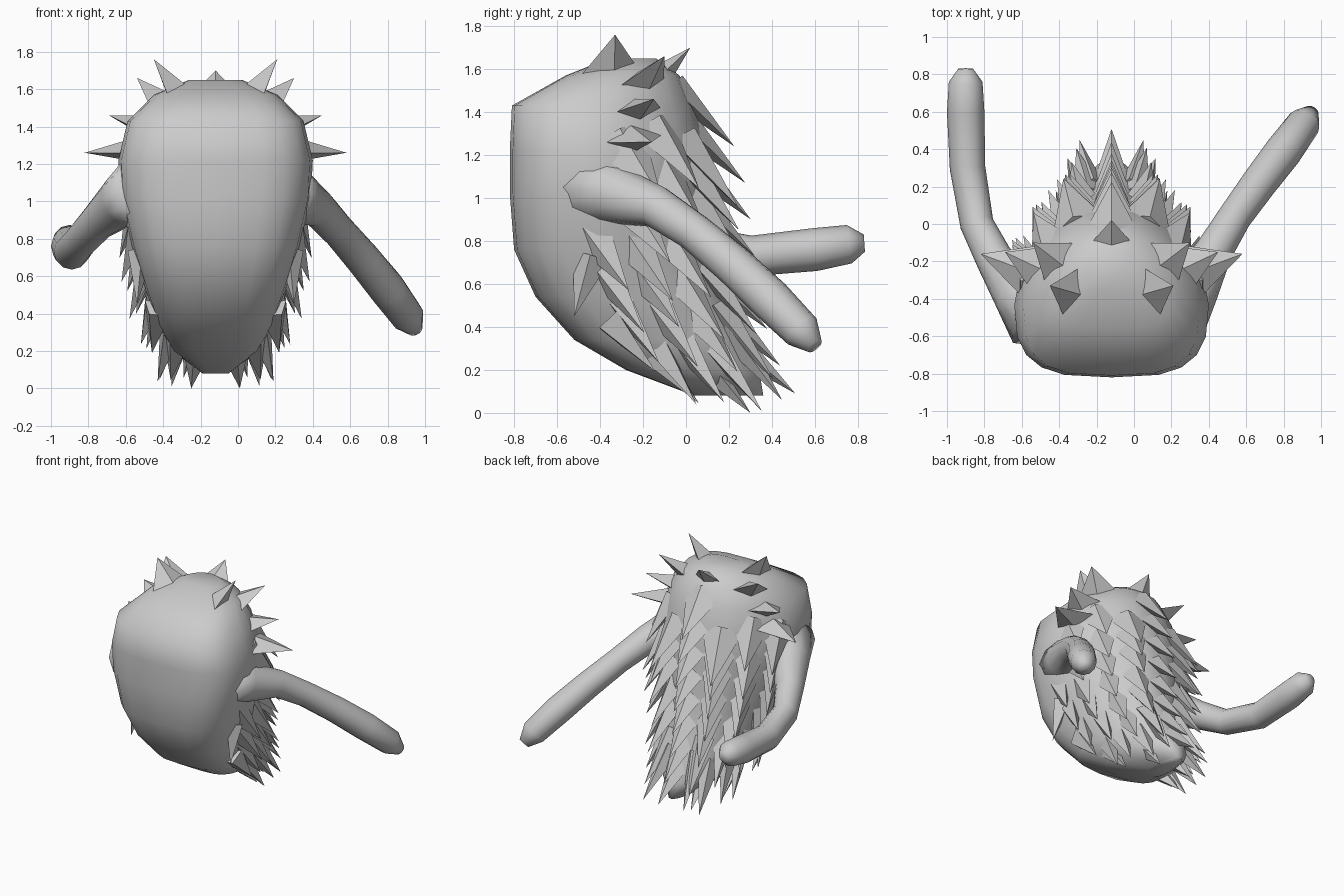
import bpy, bmesh, random
from math import sin, cos, pi
from mathutils import Vector

if "Cube" in bpy.data.objects:
    bpy.data.objects.remove(bpy.data.objects["Cube"])

random.seed(4)
CX = -0.12  # symmetry plane of the body


def finish(bm, name, smooth):
    bmesh.ops.recalc_face_normals(bm, faces=bm.faces)
    for f in bm.faces:
        f.smooth = smooth
    me = bpy.data.meshes.new(name)
    bm.to_mesh(me)
    bm.free()
    ob = bpy.data.objects.new(name, me)
    bpy.context.collection.objects.link(ob)
    return ob


def loft(rings, name):
    bm = bmesh.new()
    vs = [[bm.verts.new(p) for p in r] for r in rings]
    n = len(vs[0])
    for a, b in zip(vs, vs[1:]):
        for i in range(n):
            j = (i + 1) % n
            bm.faces.new((a[i], a[j], b[j], b[i]))
    bm.faces.new(vs[0])
    bm.faces.new(vs[-1])
    return finish(bm, name, True)


# Body: broad rounded front, tapering to a narrow back
levels = [  # z, front y, back y, half width
    (.08, .04, .36, .07), (.20, -.28, .34, .23), (.34, -.52, .28, .31),
    (.54, -.70, .20, .38), (.76, -.80, .15, .45), (1.02, -.82, .12, .51),
    (1.22, -.82, .10, .52), (1.43, -.81, .04, .47), (1.57, -.56, -.03, .33),
    (1.65, -.36, -.14, .14)]


def section(t):
    """Half outline for t = 0 (front) to 1 (back): x factor, depth factor."""
    a = pi * t
    x = sin(a) ** (.62 if t < .5 else 1.0)
    y = .42 - .42 * cos(a) ** .7 if t < .5 else .42 + .58 * abs(cos(a)) ** 1.15
    return x, y


def surface(z, t):
    """Point on the body, relative to its symmetry plane."""
    for a, b in zip(levels, levels[1:]):
        if z <= b[0]:
            break
    k = (z - a[0]) / (b[0] - a[0])
    f, r, w = [a[i] + (b[i] - a[i]) * k for i in (1, 2, 3)]
    x, y = section(t)
    return Vector((x * w, f + (r - f) * y, z))


N = 10
rings = []
for lv in levels:
    side = [surface(lv[0], i / N) for i in range(N + 1)]
    ring = side + [Vector((-p.x, p.y, p.z)) for p in side[-2:0:-1]]
    rings.append([p + Vector((CX, 0, 0)) for p in ring])
loft(rings, "furry_body")


# Arms: round tubes along a bent path, wide at the shoulder
def arm(name, path, sides=12):
    radii = (.20, .14, .10, .09, .095, .10, .09, .04)
    pts = [Vector(p) for p in path]
    rings = []
    for i, p in enumerate(pts):
        d = (pts[min(i + 1, len(pts) - 1)] - pts[max(i - 1, 0)]).normalized()
        u = d.cross(Vector((0, 0, 1))).normalized()
        v = u.cross(d)
        rings.append([p + radii[i] * (u * cos(2 * pi * k / sides) + v * sin(2 * pi * k / sides))
                      for k in range(sides)])
    loft(rings, name)


arm("left_arm", [(-.50, -.50, 1.06), (-.62, -.37, 1.0), (-.75, -.18, .89), (-.84, 0, .79),
                 (-.89, .3, .73), (-.9, .6, .76), (-.9, .76, .785), (-.9, .83, .79)])
arm("right_arm", [(.20, -.50, 1.06), (.32, -.34, 1.02), (.43, -.14, .96), (.54, .04, .84),
                  (.67, .22, .69), (.80, .39, .53), (.91, .54, .38), (.95, .6, .31)])

# Fur tufts: flattened pyramids lying along the body surface
fur = bmesh.new()


def tuft(root, tip, w, thick=.07):
    root, tip = Vector(root), Vector(tip)
    for s in ((1, -1) if abs(tip.x) > .01 else (1,)):
        r, t = [Vector((p.x * s, p.y, p.z)) for p in (root, tip)]
        d = (t - r).normalized()
        side = d.cross(r - Vector((0, -.35, .9)))
        side = side.normalized() if side.length > .02 else Vector((1, 0, 0))
        up = side.cross(d)
        move = Vector((CX, 0, 0))
        base = [fur.verts.new(r + o + move) for o in
                (side * w, up * thick, -side * w, -up * thick)]
        top = fur.verts.new(t + move)
        fur.faces.new(base)
        for i in range(4):
            fur.faces.new((base[i], base[(i + 1) % 4], top))


# Large crest tufts around the crown
for tip in ((.33, -.33, 1.76), (.42, -.1, 1.66), (.57, -.15, 1.46), (.70, -.16, 1.26),
            (0, .02, 1.70)):
    tip = Vector(tip)
    tuft(tip.lerp(Vector((0, -.40, 1.30)), .42), tip, .16)

# Rows of tufts on the sides and back, swept backwards and down
for row in range(7):
    z = .28 + row * .16
    size = .08 + row * .011
    for t in (.5, .62, .74, .87):
        if t == .5 and z > .8:
            continue  # arms and bare shoulders
        p = surface(z + random.uniform(-.04, .04), t)
        out = Vector((.05, .10 + .10 * t, -.24)) * random.uniform(.9, 1.1)
        tip = p + out
        tip.z = max(tip.z, .01)
        tuft(Vector((p.x * .88, p.y - .06, p.z + .08)), tip, size)

# Tufts down the middle of the back
for row in range(8):
    z = .25 + row * .17
    p = surface(z, 1)
    p.x = 0
    tip = p + Vector((0, .19, -.20))
    tip.z = max(tip.z, .09)
    tuft(p + Vector((0, -.10, .08)), tip, .10 + row * .008)

# Low hanging tufts under the belly
for tip in ((.13, .30, 0), (.24, .06, .045), (.34, -.14, .19), (.42, -.52, .45)):
    tip = Vector(tip)
    tuft(tip + Vector((-.03, -.22, .24)) if tip.y > -.3 else tip + Vector((-.02, .08, .28)),
         tip, .09)
finish(fur, "fur_tufts", False)
